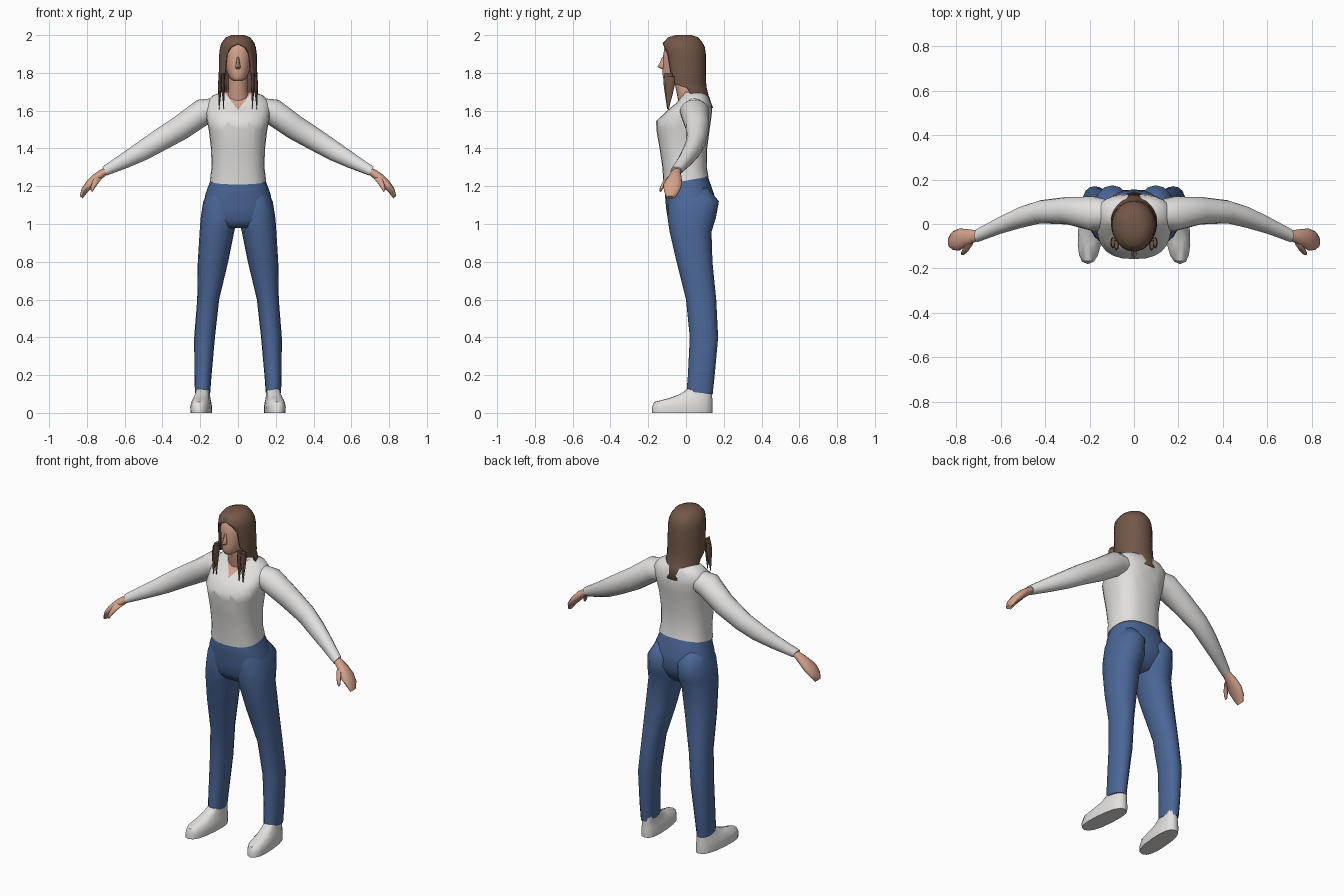
import bpy, bmesh, math
from mathutils import Vector

cube = bpy.data.objects.get("Cube")
if cube:
    bpy.data.objects.remove(cube, do_unlink=True)


def material(name, rgb):
    m = bpy.data.materials.new(name)
    m.use_nodes = True
    m.diffuse_color = (*rgb, 1)
    bsdf = next(n for n in m.node_tree.nodes if n.type == "BSDF_PRINCIPLED")
    bsdf.inputs["Base Color"].default_value = (*rgb, 1)
    bsdf.inputs["Roughness"].default_value = 0.8
    return m


WHITE = material("off white cloth", (0.76, 0.75, 0.73))
DENIM = material("blue denim", (0.07, 0.135, 0.31))
SKIN = material("skin", (0.66, 0.36, 0.26))
HAIR = material("brown hair", (0.17, 0.095, 0.065))


def ring(center, u, v, n=16, power=1.0):
    """Rounded loop around center, spanned by the half axes u and v."""
    soft = lambda t: math.copysign(abs(t) ** power, t)
    pts = []
    for i in range(n):
        a = math.tau * i / n
        pts.append(Vector(center) + Vector(u) * soft(math.cos(a)) + Vector(v) * soft(math.sin(a)))
    return pts


def level(z, x0, x1, y0, y1, tilt=0, shear=0, power=0.9, n=16):
    """Horizontal loop filling a box, optionally tilted or sheared along y."""
    pts = ring(((x0 + x1) / 2, (y0 + y1) / 2, z), ((x1 - x0) / 2, 0, 0),
               (0, (y1 - y0) / 2, 0), n, power)
    for p in pts:
        p.z += tilt * p.y
        p.x += shear * p.y
    return pts


def loft(name, rings, mats, mirror=False, closed=True, caps=(True, True), edit=None, angle=60):
    bm = bmesh.new()
    loops = [[bm.verts.new(p) for p in r] for r in rings]
    n = len(loops[0])
    for a, b in zip(loops, loops[1:]):
        for i in range(n if closed else n - 1):
            j = (i + 1) % n
            bm.faces.new((a[i], a[j], b[j], b[i]))
    for end, cap in zip((loops[0], loops[-1]), caps):
        if cap:
            bm.faces.new(end)
    bmesh.ops.remove_doubles(bm, verts=bm.verts, dist=0.0005)
    bmesh.ops.recalc_face_normals(bm, faces=bm.faces)
    if edit:
        edit(bm)
    mesh = bpy.data.meshes.new(name)
    bm.to_mesh(mesh)
    bm.free()
    for m in mats:
        mesh.materials.append(m)
    obj = bpy.data.objects.new(name, mesh)
    bpy.context.collection.objects.link(obj)
    bpy.ops.object.select_all(action="DESELECT")
    obj.select_set(True)
    bpy.context.view_layer.objects.active = obj
    bpy.ops.object.shade_smooth_by_angle(angle=math.radians(angle))
    if mirror:
        obj.modifiers.new("Mirror", "MIRROR")
    return obj


# Sweater body, with the neckline cut in along two planes
def cut_neckline(bm):
    low, slope = 1.605, 0.8
    for s in (1, -1):
        bmesh.ops.bisect_plane(bm, geom=bm.verts[:] + bm.edges[:] + bm.faces[:],
                               plane_co=(0, 0, low), plane_no=(s, 0, -slope))
    for f in bm.faces:
        c = f.calc_center_median()
        if c.y < 0.03 and abs(c.x) < (c.z - low) * slope:
            f.material_index = 1


body = [(1.23, .149, -.119, .119), (1.30, .14, -.125, .11), (1.40, .143, -.14, .112),
        (1.50, .155, -.157, .125), (1.545, .165, -.158, .132), (1.60, .172, -.1, .138),
        (1.64, .17, -.052, .132), (1.68, .135, -.02, .115), (1.70, .08, -.01, .085)]
loft("sweater_body", [level(z, -w, w, a, b, .17 if z < 1.25 else 0, power=.8, n=24)
                      for z, w, a, b in body], [WHITE, SKIN], edit=cut_neckline)

# Sleeves
UP = Vector((.5, 0, .86))
sleeve = [(.10, .045, 1.61, .06, .065), (.18, .045, 1.597, .078, .07), (.30, .06, 1.512, .062, .066),
          (.42, .055, 1.44, .052, .059), (.51, .03, 1.385, .048, .052), (.60, -.005, 1.335, .039, .041),
          (.705, -.052, 1.28, .03, .026)]
loft("sleeve", [ring((x, y, z), (0, w, 0), UP * t) for x, y, z, w, t in sleeve], [WHITE], True)

# Hands
hand = [(.68, -.045, 1.292, .022, .018), (.72, -.055, 1.268, .028, .022), (.75, -.06, 1.245, .037, .024),
        (.785, -.07, 1.21, .05, .023), (.815, -.075, 1.175, .042, .018), (.83, -.08, 1.142, .024, .01)]
ACROSS = Vector((.75, 0, .66))
loft("hand", [ring((x, y, z), (0, w, 0), ACROSS * t, 12) for x, y, z, w, t in hand], [SKIN], True)
thumb = [(.735, -.08, 1.25, .018), (.755, -.112, 1.222, .016), (.768, -.128, 1.195, .012),
         (.775, -.133, 1.175, .006)]
loft("thumb", [ring((x, y, z), (0, r, r * .5), ACROSS * r, 8) for x, y, z, r in thumb], [SKIN], True)

# Jeans: hips and legs
hips = [(1.255, .142, -.11, .11), (1.225, .148, -.116, .118), (1.16, .172, -.112, .148),
        (1.08, .187, -.105, .155), (1.02, .185, -.095, .128), (.98, .13, -.07, .09)]
loft("hips", [level(z, -w, w, a, b, .17 if z > 1.2 else 0, power=.85, n=24)
              for z, w, a, b in hips], [DENIM])
leg = [(1.20, .03, .145, -.08, .11), (1.12, .012, .184, -.095, .174), (1.03, .001, .198, -.097, .158),
       (.96, .02, .203, -.087, .135), (.80, .052, .213, -.05, .14), (.60, .10, .216, 0, .16),
       (.40, .122, .232, .02, .17), (.20, .14, .231, .01, .152), (.115, .147, .228, .003, .141)]
loft("leg", [level(*r, tilt=-.12 if r[0] < .15 else 0) for r in leg], [DENIM], True)

# Shoes
shoe = [(0, .14, .247, -.18, .14), (.03, .138, .249, -.18, .141), (.058, .143, .244, -.168, .14),
        (.078, .15, .237, -.09, .139), (.10, .153, .23, -.03, .138), (.13, .156, .224, .01, .136)]
loft("shoe", [level(*r, shear=-.08, power=.8) for r in shoe], [WHITE], True, angle=50)

# Neck, head and nose
neck = [(1.60, .05, -.03, .06), (1.67, .058, -.045, .06), (1.72, .05, -.055, .045), (1.80, .05, -.07, .04)]
loft("neck", [level(z, -w, w, a, b, power=1) for z, w, a, b in neck], [SKIN])
head = [(1.757, .025, -.112, -.06), (1.772, .043, -.122, 0), (1.80, .058, -.124, .05),
        (1.84, .07, -.123, .08), (1.89, .076, -.121, .088), (1.93, .073, -.115, .08),
        (1.965, .055, -.095, .05), (1.982, .025, -.06, .02)]
loft("head", [level(z, -w, w, a, b, power=.95) for z, w, a, b in head], [SKIN])
nose = [(1.885, .006, -.126), (1.85, .01, -.14), (1.832, .014, -.152), (1.82, .009, -.13)]
loft("nose", [level(z, -w, w, y, -.105, power=1, n=8) for z, w, y in nose], [SKIN])


# Hair: a cap that opens over the face and hangs down the back
def hair_arc(z, w, y0, y1, opening, n=25):
    pts = []
    for i in range(n):
        a = math.radians(opening + (360 - 2 * opening) * i / (n - 1))
        pts.append(Vector((w * math.sin(a), (y0 + y1) / 2 - (y1 - y0) / 2 * math.cos(a), z)))
    return pts


cap = [(2.0, .035, -.055, .03, 0), (1.988, .065, -.095, .065, 0), (1.957, .088, -.124, .09, 0),
       (1.935, .095, -.125, .10, 24), (1.90, .10, -.122, .105, 38), (1.80, .102, -.116, .105, 46),
       (1.745, .103, -.112, .107, 52), (1.72, .104, -.11, .11, 92), (1.68, .105, -.10, .12, 100),
       (1.615, .092, -.08, .143, 118)]
hair = loft("hair", [hair_arc(*r) for r in cap], [HAIR], closed=False, caps=(True, False))
shell = hair.modifiers.new("Thickness", "SOLIDIFY")
shell.thickness = 0.01
shell.offset = -1

# Loose front strands
for name, top, tip in (("outer_strand", (.094, -.082, 1.78), (.1, -.094, 1.605)),
                       ("inner_strand", (.08, -.093, 1.80), (.076, -.098, 1.61))):
    top, tip = Vector(top), Vector(tip)
    loft(name, [ring(top.lerp(tip, t), (.011 * w, 0, 0), (0, .026 * w, 0), 8)
                for t, w in ((0, .8), (.25, 1), (.6, .6), (1, .08))], [HAIR], True)
